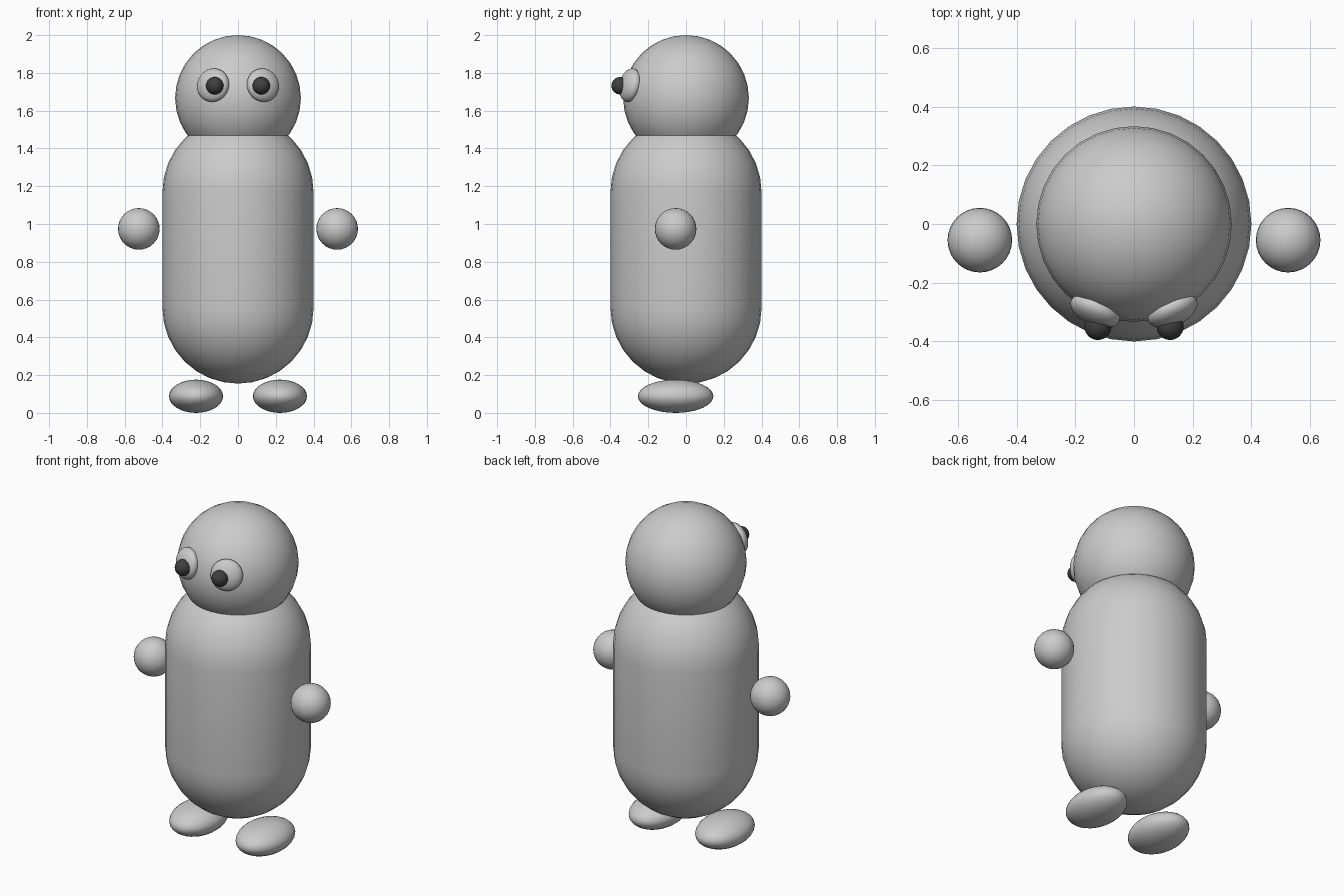
import bpy, bmesh, math
from mathutils import Vector

if "Cube" in bpy.data.objects:
    bpy.data.objects.remove(bpy.data.objects["Cube"])


def finish(bm, name, material=None):
    bmesh.ops.recalc_face_normals(bm, faces=bm.faces)
    for f in bm.faces:
        f.smooth = True
    mesh = bpy.data.meshes.new(name)
    bm.to_mesh(mesh)
    bm.free()
    obj = bpy.data.objects.new(name, mesh)
    bpy.context.collection.objects.link(obj)
    if material:
        mesh.materials.append(material)
    return obj


def ellipsoid(name, location, radii, normal=None, material=None):
    bm = bmesh.new()
    bmesh.ops.create_uvsphere(bm, u_segments=32, v_segments=16, radius=1)
    obj = finish(bm, name, material)
    obj.location = location
    obj.scale = radii
    if normal:  # point the local z axis along the normal
        obj.rotation_euler = Vector(normal).to_track_quat('Z', 'Y').to_euler()
    return obj


def capsule(name, radius, z_low, z_high, steps=8, sides=32):
    # half profile from bottom pole to top pole, spun around z
    bm = bmesh.new()
    points = []
    for centre, start in ((z_low, -math.pi / 2), (z_high, 0)):
        for i in range(steps + 1):
            a = start + i * math.pi / 2 / steps
            points.append((radius * math.cos(a), 0, centre + radius * math.sin(a)))
    verts = [bm.verts.new(p) for p in points]
    edges = [bm.edges.new(pair) for pair in zip(verts, verts[1:])]
    bmesh.ops.spin(bm, geom=verts + edges, cent=(0, 0, 0), axis=(0, 0, 1),
                   angle=math.tau, steps=sides, use_merge=True)
    bmesh.ops.remove_doubles(bm, verts=bm.verts, dist=0.0005)
    return finish(bm, name)


dark = bpy.data.materials.new("dark")
dark.diffuse_color = (0.05, 0.05, 0.05, 1)
dark.use_nodes = True
dark.node_tree.nodes["Principled BSDF"].inputs["Base Color"].default_value = dark.diffuse_color

# Body and head
capsule("body", 0.4, 0.555, 1.17)
ellipsoid("head", (0, 0, 1.667), (0.333, 0.333, 0.333))

# Paired parts
for side, s in (("left", -1), ("right", 1)):
    ellipsoid(side + "_hand", (s * 0.525, -0.055, 0.974), (0.11, 0.11, 0.11))
    ellipsoid(side + "_foot", (s * 0.222, -0.055, 0.088), (0.143, 0.2, 0.088))
    # flattened eye lying on the head surface
    ellipsoid(side + "_eye", (s * 0.132, -0.296, 1.735), (0.09, 0.09, 0.048),
              normal=(s * 0.40, -0.90, 0.2))
    ellipsoid(side + "_pupil", (s * 0.123, -0.349, 1.732), (0.046, 0.046, 0.046),
              material=dark)
